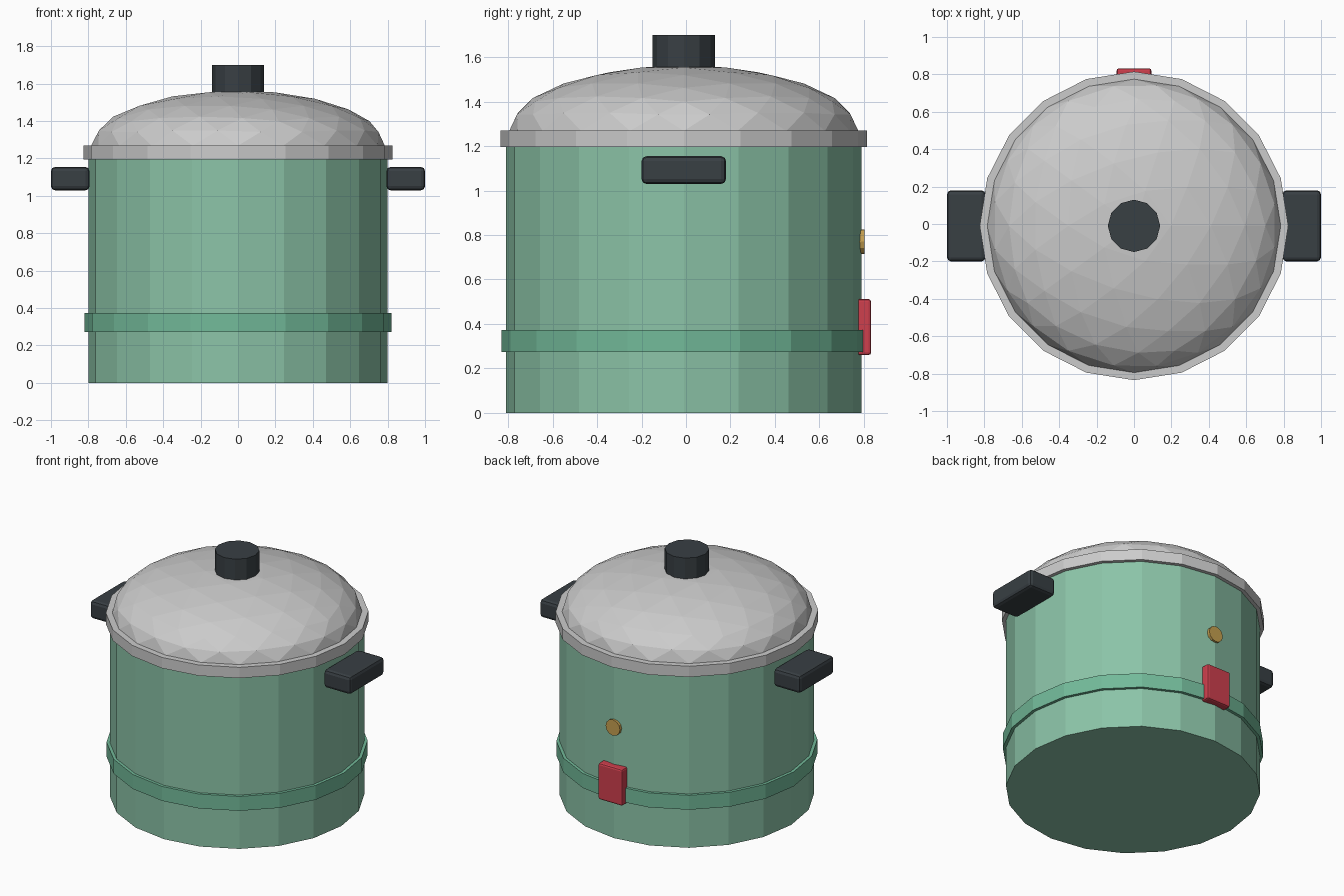
import bpy, bmesh
from math import pi

if "Cube" in bpy.data.objects:
    bpy.data.objects.remove(bpy.data.objects["Cube"])

Y0 = -0.01  # pot axis, shifted slightly towards the front


def material(name, rgb):
    m = bpy.data.materials.new(name)
    m.diffuse_color = (*rgb, 1)
    m.use_nodes = True
    m.node_tree.nodes["Principled BSDF"].inputs["Base Color"].default_value = m.diffuse_color
    return m


GREEN = material("green_enamel", (0.26, 0.55, 0.39))
BAND = material("deep_green", (0.17, 0.49, 0.32))
DARK = material("dark_plastic", (0.04, 0.05, 0.057))
RED = material("red_plastic", (0.62, 0.05, 0.075))
GOLD = material("brass", (0.56, 0.35, 0.08))


def finish(name, mat):
    ob = bpy.context.object
    ob.name = name
    if mat:
        ob.data.materials.append(mat)
    return ob


def disc(name, r, z0, z1, sides, mat=None):
    bpy.ops.mesh.primitive_cylinder_add(
        vertices=sides, radius=r, depth=z1 - z0, location=(0, Y0, (z0 + z1) / 2))
    return finish(name, mat)


def block(name, centre, size, bevel, mat):
    bpy.ops.mesh.primitive_cube_add(size=1, location=centre)
    ob = finish(name, mat)
    ob.scale = size
    bpy.ops.object.transform_apply(location=False, rotation=False, scale=True)
    mod = ob.modifiers.new("bevel", 'BEVEL')
    mod.width = bevel
    mod.segments = 2
    return ob


# Pot body, decorative band and lid rim
disc("pot_body", 0.80, 0.0, 1.2, 20, GREEN)
disc("pot_band", 0.82, 0.273, 0.373, 20, BAND)
disc("lid_rim", 0.825, 1.195, 1.27, 20)

# Domed lid: upper half of a flattened icosphere
bpy.ops.mesh.primitive_ico_sphere_add(subdivisions=3, radius=1, location=(0, Y0, 1.268))
lid = finish("lid_dome", None)
bm = bmesh.new()
bm.from_mesh(lid.data)
bmesh.ops.delete(bm, geom=[v for v in bm.verts if v.co.z < -0.01], context='VERTS')
bmesh.ops.scale(bm, vec=(0.785, 0.785, 0.295), verts=bm.verts)
bm.to_mesh(lid.data)
bm.free()

# Lid knob
disc("lid_knob", 0.14, 1.52, 1.70, 12, DARK)

# Side handles
for side, s in (("left", -1), ("right", 1)):
    block(side + "_handle", (s * 0.897, Y0, 1.092), (0.206, 0.38, 0.125), 0.022, DARK)

# Control box and indicator button on the back
block("control_box", (0, 0.80, 0.386), (0.185, 0.065, 0.252), 0.012, RED)
bpy.ops.mesh.primitive_cylinder_add(vertices=12, radius=0.055, depth=0.04,
                                    location=(0, 0.782, 0.77), rotation=(pi / 2, 0, 0))
finish("indicator_button", GOLD)
